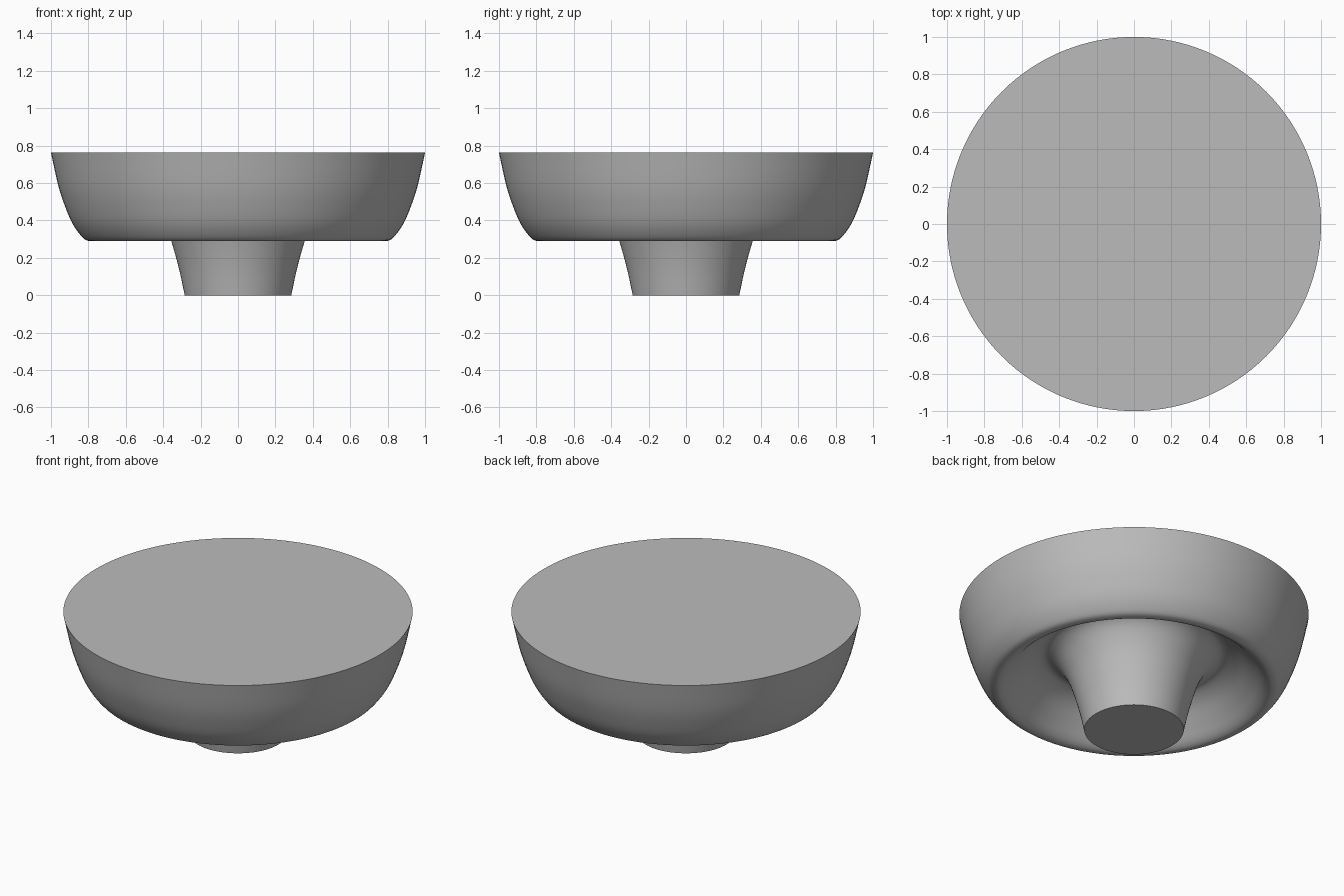
import bpy, bmesh, math
from mathutils import Vector

cube = bpy.data.objects.get("Cube")
if cube:
    bpy.data.objects.remove(cube, do_unlink=True)

SEGMENTS = 128
STEPS = 5

# Single matte grey
grey = bpy.data.materials.new("plain_grey")
grey.use_nodes = True
colour = (0.5, 0.5, 0.5, 1)
grey.diffuse_color = colour
grey.node_tree.nodes["Principled BSDF"].inputs["Base Color"].default_value = colour


def smooth_path(points):
    """Pass a rounded curve through the given (radius, height) points."""
    pts = [Vector(p) for p in points]
    pts = [2 * pts[0] - pts[1]] + pts + [2 * pts[-1] - pts[-2]]
    path = []
    for a, b, c, d in zip(pts, pts[1:], pts[2:], pts[3:]):
        for i in range(STEPS):
            t = i / STEPS
            path.append(0.5 * (2 * b + (c - a) * t
                               + (2 * a - 5 * b + 4 * c - d) * t ** 2
                               + (3 * b - a - 3 * c + d) * t ** 3))
    return path + [pts[-2]]


def lathe(name, profile):
    """Turn a profile about the z axis and cap both ends."""
    bm = bmesh.new()
    rings = []
    for r, z in profile:
        rings.append([bm.verts.new((r * math.cos(a), r * math.sin(a), z))
                      for a in (math.tau * i / SEGMENTS for i in range(SEGMENTS))])
    for low, high in zip(rings, rings[1:]):
        for i in range(SEGMENTS):
            j = (i + 1) % SEGMENTS
            bm.faces.new((low[i], low[j], high[j], high[i]))
    bm.faces.new(rings[0][::-1])
    bm.faces.new(rings[-1])
    bmesh.ops.recalc_face_normals(bm, faces=bm.faces)
    mesh = bpy.data.meshes.new(name)
    bm.to_mesh(mesh)
    bm.free()
    mesh.materials.append(grey)
    obj = bpy.data.objects.new(name, mesh)
    bpy.context.collection.objects.link(obj)
    bpy.ops.object.select_all(action='DESELECT')
    obj.select_set(True)
    bpy.context.view_layer.objects.active = obj
    bpy.ops.object.shade_smooth_by_angle(angle=math.radians(35))
    return obj


# Flared stem, hollow underside, rounded lip and outer wall
stem = [(0.285, 0), (0.315, 0.14), (0.357, 0.29), (0.39, 0.375), (0.43, 0.445)]
hollow = [(0.475, 0.485), (0.525, 0.493), (0.6, 0.45), (0.68, 0.37)]
lip = [(0.73, 0.318), (0.765, 0.294), (0.795, 0.29), (0.83, 0.308)]
wall = [(0.88, 0.375), (0.92, 0.463), (0.96, 0.583), (1, 0.762)]
lathe("round_knob", smooth_path(stem + hollow + lip + wall))
